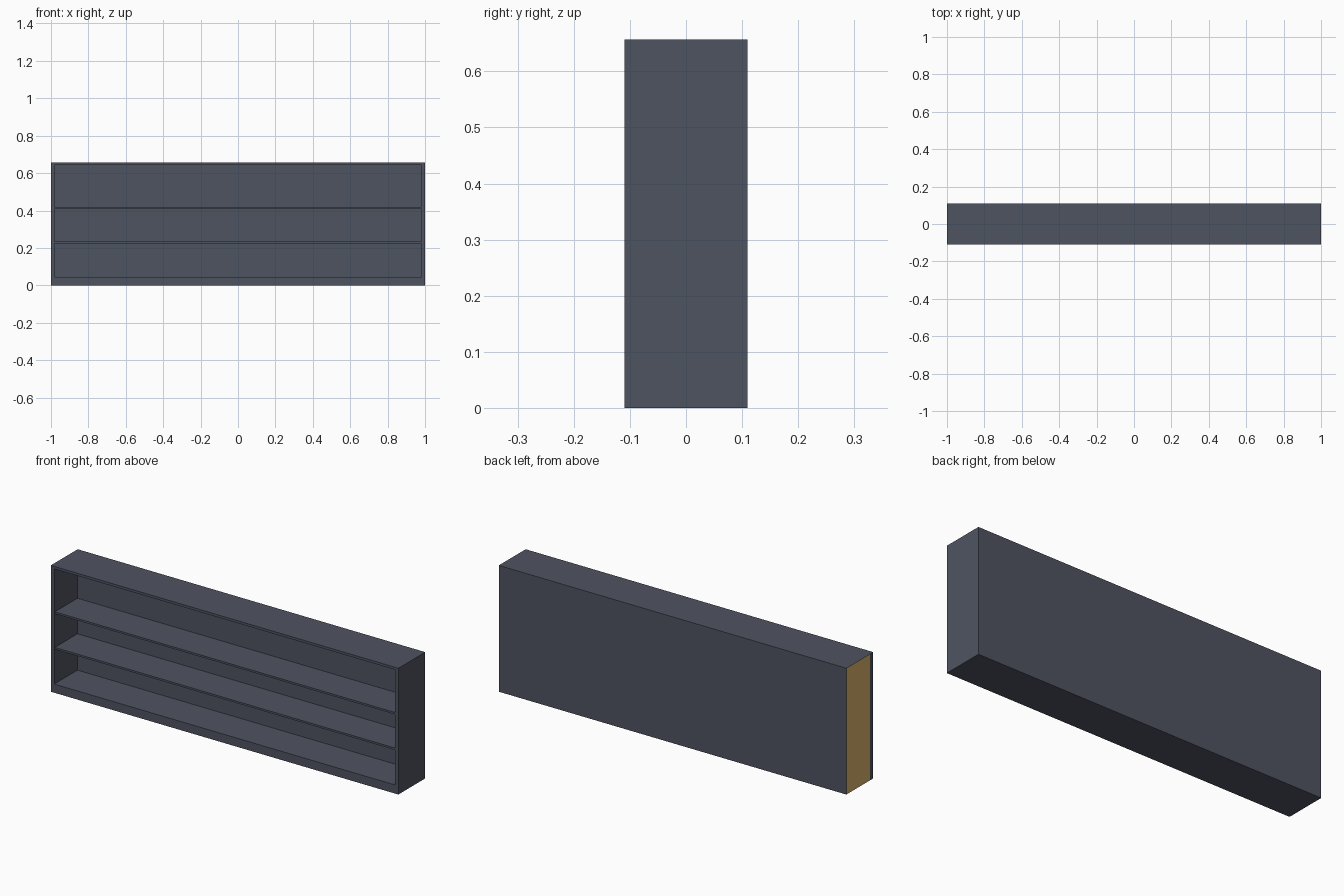
import bpy, bmesh
from mathutils import Vector

if "Cube" in bpy.data.objects:
    bpy.data.objects.remove(bpy.data.objects["Cube"])


def material(name, rgb):
    m = bpy.data.materials.new(name)
    m.diffuse_color = (*rgb, 1)
    m.use_nodes = True
    m.node_tree.nodes["Principled BSDF"].inputs["Base Color"].default_value = m.diffuse_color
    return m


grey = material("slate_grey", (0.078, 0.088, 0.118))
wood = material("raw_wood", (0.70, 0.45, 0.145))


def add_box(bm, lo, hi):
    lo, hi = Vector(lo), Vector(hi)
    for v in bmesh.ops.create_cube(bm, size=1)["verts"]:
        v.co = Vector([(lo[i] + hi[i]) / 2 + v.co[i] * (hi[i] - lo[i]) for i in range(3)])
    bm.normal_update()


def finish(bm, name, mats):
    me = bpy.data.meshes.new(name)
    bm.to_mesh(me)
    bm.free()
    for m in mats:
        me.materials.append(m)
    ob = bpy.data.objects.new(name, me)
    bpy.context.collection.objects.link(ob)


# Cabinet: solid box whose front face is inset to a rim, then pushed back
bm = bmesh.new()
add_box(bm, (-1, -0.11, 0), (1, 0.11, 0.657))
front = min(bm.faces, key=lambda f: f.calc_center_median().y)
for depth in (-0.11, 0.08):
    bmesh.ops.inset_individual(bm, faces=[front], thickness=0.005)
    for v in front.verts:
        v.co = Vector((0.98 if v.co.x > 0 else -0.98, depth,
                       0.644 if v.co.z > 0.33 else 0.045))
    bm.normal_update()

# Left end: bare wood behind a narrow grey front strip
end = [f for f in bm.faces if f.calc_center_median().x < -0.999]
geom = end + [e for f in end for e in f.edges] + [v for f in end for v in f.verts]
bmesh.ops.bisect_plane(bm, geom=geom, plane_co=(0, -0.086, 0), plane_no=(0, 1, 0))
for f in bm.faces:
    c = f.calc_center_median()
    if c.x < -0.999 and c.y > -0.086:
        f.material_index = 1
finish(bm, "cabinet", [grey, wood])

# Shelves
for name, z in (("lower_shelf", 0.224), ("upper_shelf", 0.409)):
    bm = bmesh.new()
    add_box(bm, (-0.98, -0.105, z), (0.98, 0.08, z + 0.01))
    finish(bm, name, [grey])
